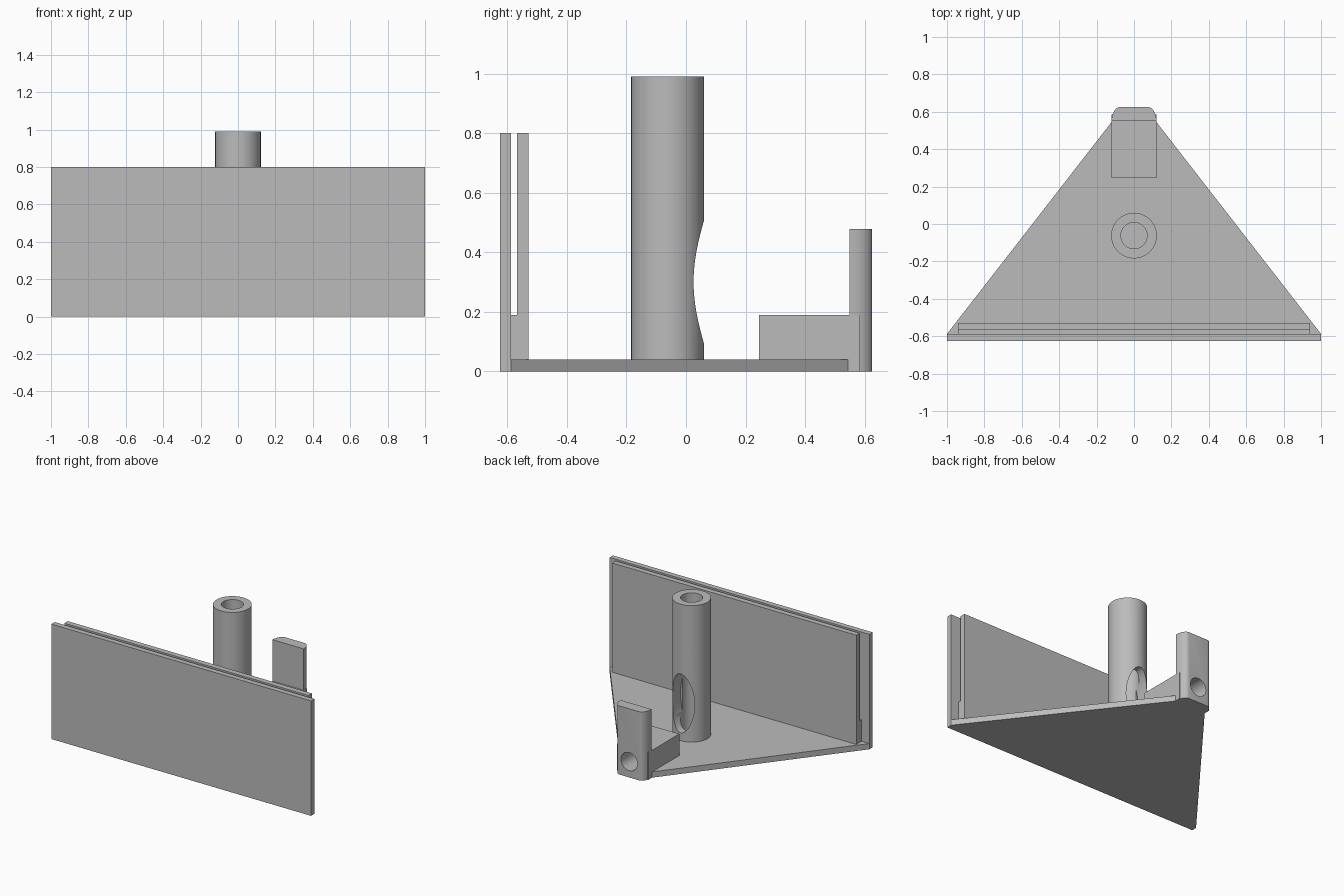
import bpy, bmesh, math
from mathutils import Matrix

cube = bpy.data.objects.get("Cube")
if cube:
    bpy.data.objects.remove(cube, do_unlink=True)

grey = bpy.data.materials.new("plain grey")
grey.use_nodes = True
grey.diffuse_color = (0.5, 0.5, 0.5, 1)
grey.node_tree.nodes["Principled BSDF"].inputs["Base Color"].default_value = (0.5, 0.5, 0.5, 1)


def make(name, bm):
    bmesh.ops.recalc_face_normals(bm, faces=bm.faces)
    mesh = bpy.data.meshes.new(name)
    bm.to_mesh(mesh)
    bm.free()
    mesh.materials.append(grey)
    ob = bpy.data.objects.new(name, mesh)
    bpy.context.collection.objects.link(ob)
    return ob


def prism(name, outline, z0, z1):
    """Extrude a plan outline from z0 up to z1."""
    bm = bmesh.new()
    face = bm.faces.new([bm.verts.new((x, y, z0)) for x, y in outline])
    top = bmesh.ops.extrude_face_region(bm, geom=[face])["geom"]
    bmesh.ops.translate(bm, vec=(0, 0, z1 - z0),
                        verts=[v for v in top if isinstance(v, bmesh.types.BMVert)])
    return make(name, bm)


def box(name, half, y0, y1, z0, z1):
    return prism(name, [(-half, y0), (half, y0), (half, y1), (-half, y1)], z0, z1)


def cylinder(name, centre, rx, ry, length, along_y=False):
    """Elliptical cylinder, upright or lying along y."""
    bm = bmesh.new()
    bmesh.ops.create_cone(bm, cap_ends=True, segments=64, radius1=1, radius2=1, depth=1)
    turn = Matrix.Rotation(math.pi / 2, 4, 'X') if along_y else Matrix.Identity(4)
    bm.transform(Matrix.Translation(centre) @ turn @ Matrix.Diagonal((rx, ry, length, 1)))
    return make(name, bm)


def activate(ob):
    bpy.ops.object.select_all(action='DESELECT')
    ob.select_set(True)
    bpy.context.view_layer.objects.active = ob


def cut(ob, cutter):
    mod = ob.modifiers.new("cut", 'BOOLEAN')
    mod.operation = 'DIFFERENCE'
    mod.solver = 'EXACT'
    mod.object = cutter
    activate(ob)
    bpy.ops.object.modifier_apply(modifier=mod.name)
    bpy.data.objects.remove(cutter, do_unlink=True)


def smooth(ob):
    activate(ob)
    bpy.ops.object.shade_smooth_by_angle(angle=math.radians(30))


# Tapered floor plate
prism("base_plate", [(-1, -0.588), (1, -0.588), (0.12, 0.545), (-0.12, 0.545)], 0, 0.04)

# Front wall with a slot behind it
box("front_panel", 1, -0.625, -0.588, 0, 0.8)
box("slot_floor", 0.94, -0.588, -0.568, 0.04, 0.19)
box("inner_panel", 0.94, -0.568, -0.53, 0.04, 0.8)

# Hollow column with an oval opening facing the back
column = cylinder("column", (0, -0.062, 0.515), 0.122, 0.122, 0.95)
cut(column, cylinder("bore_cutter", (0, -0.062, 0.5), 0.07, 0.07, 1.4))
cut(column, cylinder("oval_cutter", (0, 0.038, 0.3), 0.085, 0.205, 0.2, True))
smooth(column)

# Rear block and upright post with rounded back corners
block = box("rear_block", 0.12, 0.245, 0.585, 0, 0.19)
arc = [(0.075 + 0.045 * math.cos(a), 0.55 + 0.075 * math.sin(a))
       for a in [i * math.pi / 16 for i in range(9)]]
post = prism("rear_post", arc + [(-x, y) for x, y in reversed(arc)], 0, 0.478)
for part in (block, post):
    cut(part, cylinder("hole_cutter", (0, 0.45, 0.11), 0.063, 0.063, 0.8, True))
    smooth(part)
